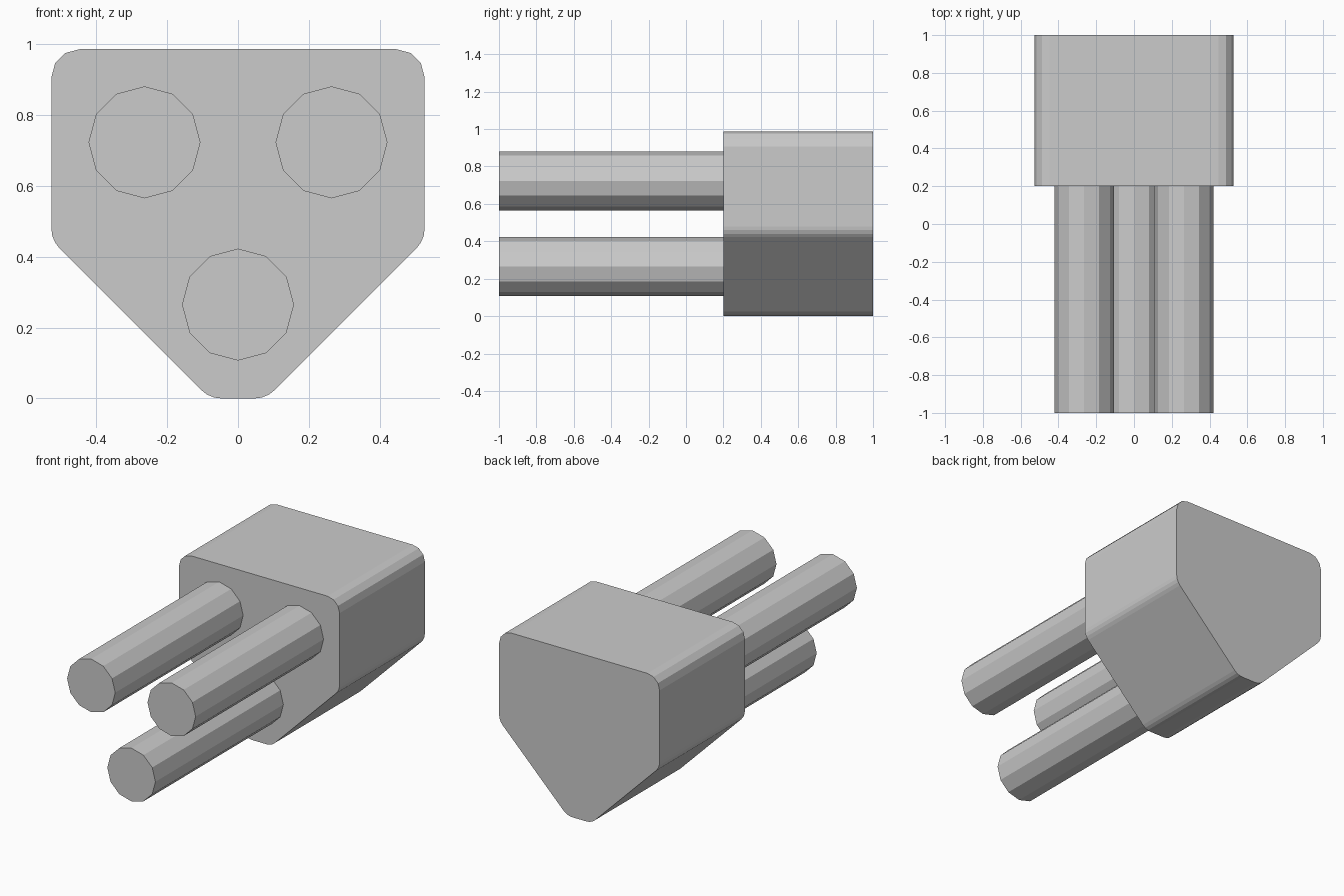
import bpy, bmesh
from math import radians, tan, cos, sin, pi
from mathutils import Matrix, Vector

if "Cube" in bpy.data.objects:
    bpy.data.objects.remove(bpy.data.objects["Cube"])

RADIUS, SEGMENTS = 0.08, 3


def rounded(corners):
    """Replace each corner of a closed convex outline by a short arc."""
    out = []
    for i, c in enumerate(corners):
        c = Vector(c)
        a = (Vector(corners[i - 1]) - c).normalized()
        b = (Vector(corners[(i + 1) % len(corners)]) - c).normalized()
        half = a.angle(b) / 2
        centre = c + (a + b).normalized() * (RADIUS / sin(half))
        start = c + a * (RADIUS / tan(half)) - centre
        sweep = pi - 2 * half
        for k in range(SEGMENTS + 1):
            t = sweep * k / SEGMENTS
            out.append(centre + Vector((start.x * cos(t) - start.y * sin(t),
                                        start.x * sin(t) + start.y * cos(t))))
    return out


def finish(bm, name):
    bmesh.ops.recalc_face_normals(bm, faces=bm.faces)
    mesh = bpy.data.meshes.new(name)
    bm.to_mesh(mesh)
    bm.free()
    bpy.context.collection.objects.link(bpy.data.objects.new(name, mesh))


# Housing: five-plus-one sided outline extruded along y
W, H = 0.527, 0.986
outline = [(-0.08, 0), (0.08, 0), (W, 0.447), (W, H), (-W, H), (-W, 0.447)]
bm = bmesh.new()
face = bm.faces.new([bm.verts.new((p.x, 0.2, p.y)) for p in rounded(outline)])
ext = bmesh.ops.extrude_face_region(bm, geom=[face], use_keep_orig=True)
bmesh.ops.translate(bm, vec=(0, 0.8, 0),
                    verts=[v for v in ext["geom"] if isinstance(v, bmesh.types.BMVert)])
finish(bm, "housing")

# Pins: twelve-sided rods reaching forward from the housing
for name, x, z in (("pin_left", -0.264, 0.723),
                   ("pin_right", 0.264, 0.723),
                   ("pin_bottom", 0, 0.265)):
    bm = bmesh.new()
    bmesh.ops.create_cone(bm, cap_ends=True, segments=12, radius1=0.158,
                          radius2=0.158, depth=1.2,
                          matrix=Matrix.Translation((x, -0.4, z))
                          @ Matrix.Rotation(radians(90), 4, 'X'))
    finish(bm, name)
